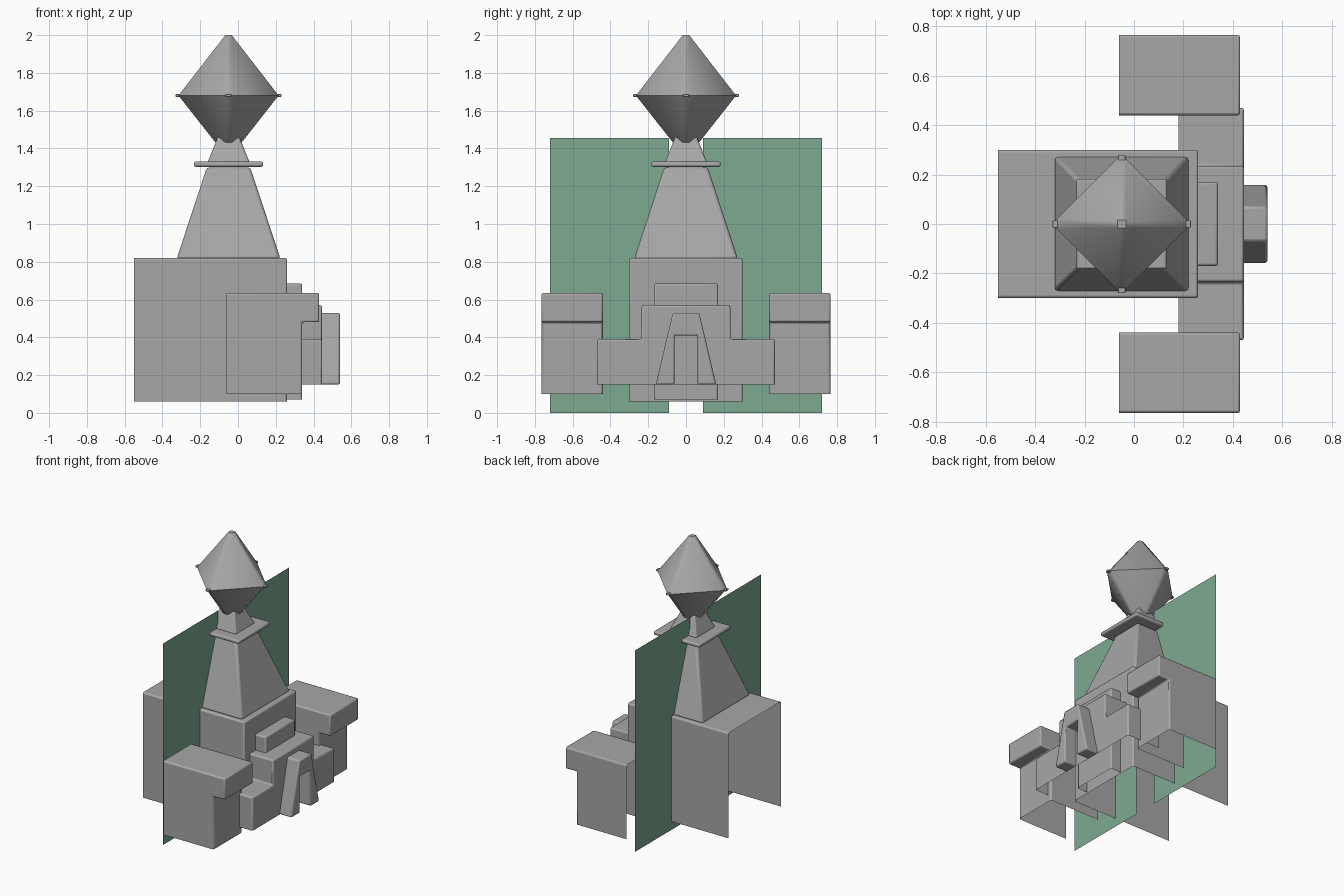
import bpy, bmesh, math
from mathutils import Vector

cube = bpy.data.objects.get("Cube")
if cube:
    bpy.data.objects.remove(cube, do_unlink=True)


def material(name, rgb):
    m = bpy.data.materials.new(name)
    m.use_nodes = True
    m.diffuse_color = (*rgb, 1)
    m.node_tree.nodes["Principled BSDF"].inputs["Base Color"].default_value = (*rgb, 1)
    return m


STONE = material("stone_grey", (0.39, 0.39, 0.39))
GREEN = material("panel_green", (0.205, 0.40, 0.285))
CX = -0.05  # centre line of the tower


def finish(name, bm, mat, bevel=0.01, angle=30):
    mesh = bpy.data.meshes.new(name)
    bm.to_mesh(mesh)
    bm.free()
    mesh.materials.append(mat)
    obj = bpy.data.objects.new(name, mesh)
    bpy.context.collection.objects.link(obj)
    if bevel:
        mod = obj.modifiers.new("Bevel", "BEVEL")
        mod.width = bevel
        mod.segments = 2
        mod.limit_method = "ANGLE"
    bpy.ops.object.select_all(action="DESELECT")
    obj.select_set(True)
    bpy.context.view_layer.objects.active = obj
    bpy.ops.object.shade_smooth_by_angle(angle=math.radians(angle))
    return obj


def prism(name, profile, axis, start, end, open_bottom=True):
    """Extrude a (horizontal, z) profile along an axis; leave the back and base open."""
    bm = bmesh.new()
    place = (lambda h, z: (start, h, z)) if axis == "x" else (lambda h, z: (h, start, z))
    face = bm.faces.new([bm.verts.new(place(h, z)) for h, z in profile])
    move = Vector((end - start, 0, 0)) if axis == "x" else Vector((0, end - start, 0))
    made = bmesh.ops.extrude_face_region(bm, geom=[face], use_keep_orig=True)["geom"]
    bmesh.ops.translate(bm, vec=move, verts=[g for g in made if isinstance(g, bmesh.types.BMVert)])
    bmesh.ops.recalc_face_normals(bm, faces=bm.faces)
    low = min(v.co.z for v in bm.verts)
    unseen = [f for f in bm.faces if f.normal.x < -0.9 or
              (open_bottom and f.normal.z < -0.9 and f.calc_center_median().z < low + 0.01)]
    bmesh.ops.delete(bm, geom=unseen, context="FACES")
    return finish(name, bm, STONE)


def block(name, x0, x1, half, z0, z1):
    return prism(name, [(-half, z0), (half, z0), (half, z1), (-half, z1)], "x", x0, x1)


def loft(name, rings, bevel=0.01, angle=30):
    """Bridge matching rings of points, with caps at both ends."""
    bm = bmesh.new()
    loops = [[bm.verts.new(p) for p in ring] for ring in rings]
    for a, b in zip(loops, loops[1:]):
        for i in range(len(a)):
            j = (i + 1) % len(a)
            bm.faces.new((a[i], a[j], b[j], b[i]))
    bm.faces.new(loops[0][::-1])
    bm.faces.new(loops[-1])
    bmesh.ops.remove_doubles(bm, verts=bm.verts, dist=0.0005)
    bmesh.ops.recalc_face_normals(bm, faces=bm.faces)
    return finish(name, bm, STONE, bevel, angle)


def square(half, z):
    return [(CX + sx * half, sy * half, z) for sx, sy in ((-1, -1), (1, -1), (1, 1), (-1, 1))]


def diamond(r, z, w=0.017):
    """Square turned to its corners, with each corner cut flat."""
    pts = [(r, -w), (r, w), (w, r), (-w, r), (-r, w), (-r, -w), (-w, -r), (w, -r)]
    return [(CX + x, y, z) for x, y in pts]


# Main hall and stepped front
block("main_hall", -0.55, 0.26, 0.30, 0.06, 0.82)
block("middle_step", 0.25, 0.34, 0.17, 0.07, 0.685)
wing = [(0.47, 0.15), (0.47, 0.39), (0.235, 0.39), (0.235, 0.57)]
prism("front_porch", wing + [(-y, z) for y, z in reversed(wing)], "x", 0.18, 0.445)

# Door frame with its opening
leg = [(0.06, 0.41), (0.06, 0.15), (0.16, 0.15), (0.07, 0.53)]
prism("door_frame", leg + [(-y, z) for y, z in reversed(leg)], "x", 0.445, 0.54, False)

# Side pavilions with overhanging tops
pavilion = [(-0.06, 0.10), (0.34, 0.10), (0.34, 0.48), (0.43, 0.48), (0.43, 0.635), (-0.06, 0.635)]
for side, s in (("left", 1), ("right", -1)):
    prism(side + "_pavilion", pavilion, "y", s * 0.44, s * 0.765)

# Tower, ledge and neck
loft("tower", [square(0.275, 0.815), square(0.115, 1.30)], 0.014)
loft("tower_ledge", [square(0.183, 1.303), square(0.183, 1.33)], 0.009)
loft("tower_neck", [square(0.112, 1.325), square(0.045, 1.49)], 0.01)

# Crystal finial with small points round its middle
loft("crystal", [diamond(0.017, 1.365), diamond(0.265, 1.68), diamond(0.017, 2.0)], 0, 40)
for i, (dx, dy) in enumerate(((0.28, 0.015), (0.015, 0.28))):
    loft("crystal_points_%d" % (i + 1),
         [[(CX + sx * dx, sy * dy, z) for sx, sy in ((-1, -1), (1, -1), (1, 1), (-1, 1))]
          for z in (1.673, 1.687)], 0.003)

# Thin green panels either side of the tower
for side, s in (("left", 1), ("right", -1)):
    bm = bmesh.new()
    bm.faces.new([bm.verts.new((-0.095, s * y, z))
                  for y, z in ((0.09, 0), (0.72, 0), (0.72, 1.455), (0.09, 1.455))])
    finish(side + "_green_panel", bm, GREEN, 0)
